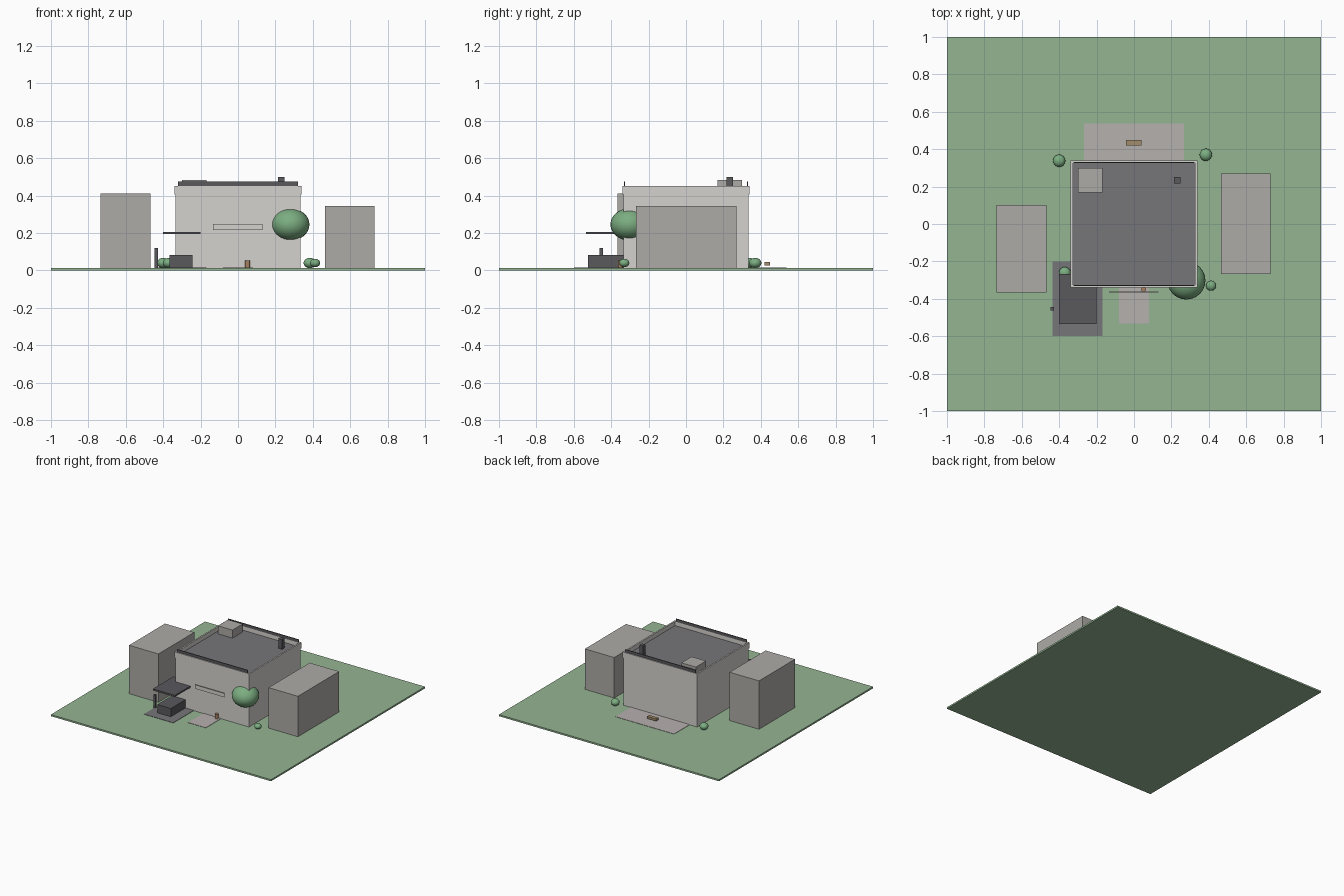
import bpy, bmesh

if "Cube" in bpy.data.objects:
    bpy.data.objects.remove(bpy.data.objects["Cube"])

def mat(name, r, g, b):
    m = bpy.data.materials.new(name)
    m.diffuse_color = (r, g, b, 1)
    m.use_nodes = True
    m.node_tree.nodes["Principled BSDF"].inputs["Base Color"].default_value = m.diffuse_color
    return m

GRASS = mat("grass", 0.30, 0.46, 0.29)
WALL = mat("wall", 0.66, 0.65, 0.62)
NEIGHBOUR = mat("neighbour", 0.42, 0.41, 0.39)
DARK = mat("dark", 0.10, 0.10, 0.11)
ROOF = mat("roof", 0.18, 0.18, 0.19)
PAVING = mat("paving", 0.47, 0.44, 0.43)
LEAF = mat("leaf", 0.20, 0.42, 0.22)
WOOD = mat("wood", 0.36, 0.27, 0.15)
RUST = mat("rust", 0.40, 0.22, 0.12)

def finish(name, bm, m):
    me = bpy.data.meshes.new(name)
    bm.to_mesh(me)
    bm.free()
    ob = bpy.data.objects.new(name, me)
    ob.data.materials.append(m)
    bpy.context.collection.objects.link(ob)
    return ob

def box(name, x, y, z, m):
    """Box from (min, max) ranges."""
    bm = bmesh.new()
    bmesh.ops.create_cube(bm, size=1)
    for v in bm.verts:
        v.co = [(r[0] + r[1]) / 2 + c * (r[1] - r[0]) for r, c in zip((x, y, z), v.co)]
    return finish(name, bm, m)

def ball(name, loc, rx, rz):
    bm = bmesh.new()
    bmesh.ops.create_uvsphere(bm, u_segments=24, v_segments=16, radius=1)
    for f in bm.faces:
        f.smooth = True
    ob = finish(name, bm, LEAF)
    ob.location, ob.scale = loc, (rx, rx, rz)
    return ob

def cylinder(name, x, y, z0, z1, r, m):
    bm = bmesh.new()
    bmesh.ops.create_cone(bm, cap_ends=True, segments=12, radius1=r, radius2=r, depth=z1 - z0)
    ob = finish(name, bm, m)
    ob.location = (x, y, (z0 + z1) / 2)
    return ob

G = 0.0135   # ground surface
P = 0.016    # paving surface

# Site and paving
box("lawn", (-1, 1), (-1, 1), (0, G), GRASS)
box("drive_lane", (-0.435, -0.168), (-0.6, -0.2), (G - 0.005, P), ROOF)
box("front_path", (-0.08, 0.08), (-0.533, -0.3), (G - 0.005, P), PAVING)
box("back_patio", (-0.267, 0.267), (0.3, 0.536), (G - 0.005, P), PAVING)

# Main building with sunken roof inside a parapet
box("main_block", (-0.334, 0.334), (-0.334, 0.334), (G, 0.413), WALL)
box("roof_deck", (-0.33, 0.33), (-0.33, 0.33), (0.41, 0.418), ROOF)
O, T = 0.339, 0.012
for n, s in (("a", 1), ("b", -1)):
    lo, hi = sorted((s * O, s * (O - T)))
    box("parapet_long_" + n, (-O, O), (lo, hi), (0.405, 0.453), WALL)
    box("parapet_side_" + n, (lo, hi), (-O + T, O - T), (0.405, 0.453), WALL)
    box("roof_rail_" + n, (-0.32, 0.32), (s * 0.329 - 0.0035, s * 0.329 + 0.0035), (0.452, 0.475), DARK)

# Roof equipment
box("roof_unit", (-0.3, -0.168), (0.168, 0.3), (0.416, 0.484), NEIGHBOUR)
box("roof_vent", (0.215, 0.249), (0.217, 0.251), (0.416, 0.499), DARK)

# Front panel, bollard, canopy area
box("front_panel", (-0.134, 0.132), (-0.367, -0.361), (0.216, 0.248), WALL)
cylinder("bollard", 0.051, -0.35, G, 0.053, 0.013, RUST)
box("canopy", (-0.4, -0.2), (-0.534, -0.267), (0.194, 0.207), DARK)
box("counter_block", (-0.366, -0.243), (-0.525, -0.33), (G, 0.084), DARK)
box("menu_post", (-0.446, -0.427), (-0.463, -0.445), (G, 0.12), DARK)

# Back bench
box("bench", (-0.042, 0.04), (0.42, 0.448), (0.027, 0.045), WOOD)

# Neighbouring buildings
box("left_neighbour", (-0.735, -0.468), (-0.365, 0.102), (G, 0.411), NEIGHBOUR)
box("right_neighbour", (0.464, 0.731), (-0.266, 0.269), (G, 0.346), NEIGHBOUR)

# Tree and bushes
cylinder("tree_trunk", 0.28, -0.3, G, 0.19, 0.015, RUST)
ball("tree_crown", (0.28, -0.302, 0.246), 0.102, 0.086)
for i, (x, y, r) in enumerate(((-0.4, 0.338, 0.033), (0.384, 0.37, 0.033),
                               (-0.37, -0.262, 0.032), (0.412, -0.33, 0.027))):
    ball(f"bush_{i + 1}", (x, y, 0.04), r, r * 0.83)
